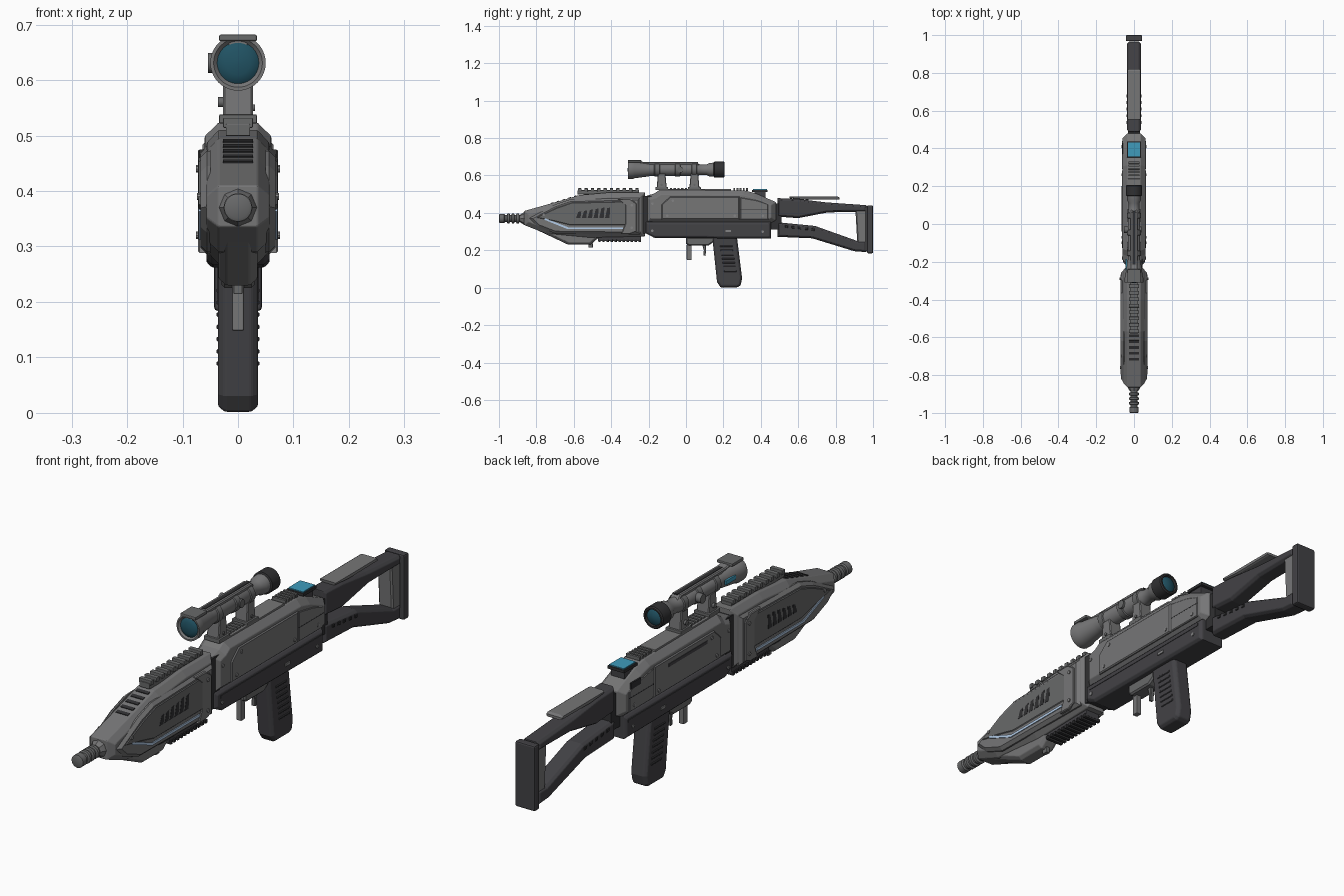
import bpy, bmesh, math
from mathutils import Vector, Matrix


def mat(name, r, g, b):
    m = bpy.data.materials.new(name)
    m.diffuse_color = (r, g, b, 1)
    return m


GREY = mat("body grey", .18, .18, .183)
PANEL = mat("panel grey", .14, .142, .144)
LIGHT = mat("metal grey", .23, .23, .232)
DARK = mat("dark polymer", .055, .054, .06)
BLACK = mat("vent black", .03, .03, .032)
CYAN = mat("screen blue", .05, .33, .5)
GLASS = mat("lens teal", .015, .085, .125)
STRIP = mat("light strip", .45, .6, .8)


def finish(name, bm, m, bevel=0, smooth=False):
    bmesh.ops.recalc_face_normals(bm, faces=bm.faces)
    me = bpy.data.meshes.new(name)
    bm.to_mesh(me)
    bm.free()
    me.materials.append(m)
    o = bpy.data.objects.new(name, me)
    bpy.context.collection.objects.link(o)
    if bevel:
        b = o.modifiers.new("bevel", 'BEVEL')
        b.width, b.segments, b.limit_method = bevel, 2, 'ANGLE'
    if smooth:
        bpy.ops.object.select_all(action='DESELECT')
        o.select_set(True)
        bpy.context.view_layer.objects.active = o
        bpy.ops.object.shade_smooth_by_angle(angle=math.radians(35))
    return o


def inset(pts, d):
    """Move every edge of a (y, z) outline inwards by d."""
    p = [Vector(q) for q in pts]
    n = len(p)
    s = 1 if sum(p[i - 1].x * p[i].y - p[i].x * p[i - 1].y for i in range(n)) > 0 else -1
    out = []
    for i in range(n):
        a, b = (p[i] - p[i - 1]).normalized(), (p[(i + 1) % n] - p[i]).normalized()
        na, nb = Vector((-a.y, a.x)) * s, Vector((-b.y, b.x)) * s
        out.append(p[i] + (na + nb) * (d / max(.3, 1 + na.dot(nb))))
    return out


def slab(name, pts, layers, m, bevel=0):
    """Outline in y, z stacked along x; layers are (x, inset)."""
    bm = bmesh.new()
    rings = [[bm.verts.new((x, q[0], q[1])) for q in inset(pts, d)] for x, d in layers]
    for a, b in zip(rings, rings[1:]):
        for i in range(len(a)):
            bm.faces.new((a[i - 1], a[i], b[i], b[i - 1]))
    bm.faces.new(rings[0])
    bm.faces.new(rings[-1])
    return finish(name, bm, m, bevel)


def body(name, pts, w, m, cx=.01, d=.01, bevel=0):
    return slab(name, pts, [(-w, d), (cx - w, 0), (w - cx, 0), (w, d)], m, bevel)


def sides(name, pts, x0, x1, m, d=.0):
    for s, n in ((1, "right"), (-1, "left")):
        slab(f"{name}_{n}", pts, [(s * x0, 0), (s * (x1 - d), 0), (s * x1, d)], m)


def box(name, c, h, m, bevel=0, tilt=0):
    bm = bmesh.new()
    bmesh.ops.create_cube(bm, size=2, matrix=Matrix.Translation(c) @ Matrix.Rotation(tilt, 4, 'X')
                          @ Matrix.Diagonal((*h, 1)))
    return finish(name, bm, m, bevel)


def lathe(name, prof, z, m, n=32):
    """Turn a (y, radius) profile about the lengthwise axis at height z."""
    bm = bmesh.new()
    rings = [[bm.verts.new((r * math.cos(2 * math.pi * i / n), y, z + r * math.sin(2 * math.pi * i / n)))
              for i in range(n)] for y, r in prof]
    for a, b in zip(rings, rings[1:]):
        for i in range(n):
            bm.faces.new((a[i - 1], a[i], b[i], b[i - 1]))
    bm.faces.new(rings[0])
    bm.faces.new(rings[-1])
    return finish(name, bm, m, 0, True)


def disc(name, x, y, z, r, h, m, n=16):
    bm = bmesh.new()
    bmesh.ops.create_cone(bm, cap_ends=True, segments=n, radius1=r, radius2=r, depth=h,
                          matrix=Matrix.Translation((x, y, z)) @ Matrix.Rotation(math.pi / 2, 4, 'Y'))
    return finish(name, bm, m, 0, True)


# Barrel and muzzle brake
lathe("barrel", [(-.99, .019), (-.83, .019)], .37, PANEL)
lathe("barrel_collar", [(-.885, .022), (-.865, .034), (-.84, .034)], .37, GREY, 8)
lathe("muzzle_cap", [(-1, .019), (-.997, .025), (-.972, .025), (-.968, .02)], .37, PANEL)
for i in range(3):
    y = -.958 + i * .025
    lathe(f"muzzle_ring_{i}", [(y, .02), (y + .003, .026), (y + .014, .026), (y + .017, .02)], .37, PANEL)

# Handguard core, keel and raised side shells
body("handguard", [(-.865, .335), (-.865, .41), (-.695, .458), (-.57, .495), (-.40, .51), (-.22, .51),
                   (-.22, .275), (-.52, .268), (-.75, .29)], .057, GREY, .022, .024, .003)
body("handguard_keel", [(-.80, .31), (-.63, .23), (-.51, .23), (-.47, .265), (-.47, .32), (-.78, .35)],
     .035, GREY, .014, .012, .003)
sides("side_shell", [(-.84, .372), (-.70, .445), (-.62, .472), (-.245, .482), (-.245, .285),
                     (-.70, .29), (-.79, .325)], .05, .068, GREY, .012)
sides("side_panel", [(-.80, .375), (-.69, .428), (-.61, .455), (-.275, .462), (-.275, .335),
                     (-.62, .335), (-.70, .355)], .06, .071, PANEL, .003)
sides("rear_band", [(-.365, .475), (-.30, .475), (-.265, .45), (-.265, .30), (-.30, .288), (-.345, .288),
                    (-.325, .34), (-.325, .44)], .06, .072, GREY, .003)
sides("glow_strip", [(-.755, .372), (-.63, .323), (-.337, .323), (-.337, .313), (-.633, .313),
                     (-.757, .363)], .06, .0715, STRIP)
# Vent slots on the sides
for i in range(6):
    y, t = -.588 + i * .031, .405 + .005 * min(i, 4)
    sides(f"side_vent_{i}", [(y, .372), (y + .024, .372), (y + .028, t + .004), (y + .012, t)],
          .065, .0718, BLACK)
# Vent slots on the sloping top of the nose
for i in range(5):
    y = -.715 + i * .031
    box(f"top_vent_{i}", (0, y, .458 + (y + .695) * .296), (.027, .007, .003), BLACK, 0, .288)
# Top rail
box("top_rail", (0, -.415, .51), (.022, .165, .011), PANEL, .002)
for i in range(10):
    box(f"top_rail_tooth_{i}", (0, -.568 + i * .034, .523), (.027, .009, .009), PANEL, .002)
# Underside rail
box("lower_rail", (0, -.355, .262), (.03, .115, .012), DARK, .002)
for i in range(11):
    box(f"lower_rail_tooth_{i}", (0, -.462 + i * .0215, .25), (.036, .006, .007), BLACK, .001)
box("lower_stud", (0, -.51, .226), (.008, .012, .012), PANEL, .002)
box("front_joint", (0, -.21, .39), (.045, .03, .1), BLACK)

# Receiver: grey upper, dark lower
body("upper_receiver", [(-.215, .345), (-.215, .49), (-.17, .503), (-.14, .523), (.31, .52), (.37, .505), (.48, .458),
                        (.48, .36), (.45, .345)], .06, GREY, .025, .024, .003)
body("lower_receiver", [(-.215, .352), (-.215, .29), (-.17, .267), (.455, .262), (.455, .352)],
     .057, DARK, .01, .01, .003)
sides("receiver_plate", [(-.13, .365), (-.13, .445), (-.085, .487), (.285, .487), (.285, .365)],
      .05, .064, GREY, .004)
sides("receiver_rear_plate", [(.29, .365), (.29, .483), (.38, .467), (.44, .447), (.44, .365)],
      .05, .0625, GREY, .003)
sides("plate_seam", [(.29, .422), (.44, .422), (.44, .419), (.29, .419)], .05, .063, BLACK)
sides("lower_rib", [(-.19, .335), (.44, .335), (.44, .325), (-.19, .325)], .05, .059, DARK)
sides("selector", [(.21, .308), (.24, .308), (.24, .297), (.21, .297)], .05, .061, LIGHT)
box("top_deck", (0, .05, .522), (.034, .19, .006), GREY, .002)
for i in range(5):
    box(f"deck_rib_{i}", (0, -.08 + i * .02, .528), (.024, .006, .005), PANEL, .001)
    box(f"rear_deck_rib_{i}", (0, .258 + i * .017, .525), (.03, .005, .007), PANEL, .001)
# Left-side controls
box("left_control", (-.061, .40, .465), (.003, .03, .012), BLACK)
box("left_bolt_slot", (-.064, .08, .46), (.002, .12, .006), DARK)
# Screen
box("screen_base", (0, .395, .50), (.03, .03, .018), DARK, .002)
box("screen_frame", (0, .395, .517), (.037, .042, .006), BLACK, .002)
box("screen", (0, .395, .522), (.032, .037, .005), CYAN)
# Screws
for y, z, x in ((-.76, .39, .071), (-.29, .44, .073), (-.29, .32, .073), (-.1, .385, .064), (-.07, .465, .064),
                (.26, .385, .064), (.41, .385, .062), (-.18, .305, .057), (.41, .30, .057), (-.18, .45, .06)):
    for s in (1, -1):
        disc("screw", s * x, y, z, .007, .006, LIGHT, 10)

# Grip, trigger and guard
body("grip", [(.14, .275), (.272, .275), (.30, .05), (.292, .012), (.275, .002), (.185, .002), (.166, .03)],
     .036, DARK, .012, .01, .004)
for i in range(7):
    z, y = .085 + i * .022, .236 - i * .0035
    sides(f"grip_ridge_{i}", [(y - .033, z), (y + .033, z), (y + .033, z + .008), (y - .033, z + .008)],
          .03, .039, DARK, .002)
body("trigger_block", [(.0, .27), (.0, .235), (.015, .225), (.12, .225), (.15, .245), (.15, .27)],
     .03, PANEL, .006, .006)
box("guard_post", (0, .017, .19), (.011, .013, .042), GREY, .003)
body("trigger", [(.085, .235), (.105, .235), (.108, .20), (.104, .17), (.094, .172), (.095, .20)],
     .008, PANEL, .002, .002)

# Stock
box("stock_joint", (0, .48, .38), (.032, .03, .07), BLACK)
body("stock_upper_arm", [(.488, .38), (.488, .479), (.60, .474), (.75, .456), (.965, .441), (.965, .405), (.76, .403),
                         (.60, .372)], .037, DARK, .012, .01, .003)
body("stock_lower_arm", [(.488, .272), (.488, .35), (.69, .33), (.915, .25), (.965, .25), (.965, .19), (.90, .195),
                         (.675, .264)], .037, DARK, .012, .01, .003)
body("stock_strut", [(.905, .43), (.967, .436), (.967, .195), (.918, .20)], .031, GREY, .006, .006)
body("cheek_rest", [(.553, .488), (.81, .488), (.82, .482), (.82, .472), (.64, .47), (.555, .477)],
     .034, GREY, .006, .003)
box("butt_pad", (0, .984, .312), (.043, .016, .128), DARK, .006)
for i in range(5):
    y = .53 + i * .035
    sides(f"stock_stud_{i}", [(y, .335 - i * .004), (y + .016, .333 - i * .004), (y + .016, .32 - i * .004),
                              (y, .322 - i * .004)], .02, .04, BLACK, .002)

# Scope
SZ = .631
lathe("scope_tube", [(-.295, .03), (-.31, .044), (-.31, .05), (-.285, .05), (-.275, .046), (-.20, .036), (-.19, .033),
                     (.06, .033), (.075, .028), (.11, .028), (.125, .036), (.16, .038)], SZ, GREY, 40)
lathe("scope_eyepiece", [(.148, .037), (.152, .043), (.202, .043), (.206, .039), (.206, .033), (.196, .03)],
      SZ, BLACK, 40)
lathe("scope_front_lens", [(-.297, .043), (-.305, .036), (-.31, .022), (-.312, .004)], SZ, GLASS, 40)
lathe("scope_rear_lens", [(.195, .034), (.202, .026), (.206, .004)], SZ, GLASS, 40)
for i, y in enumerate((-.17, -.06, .03)):
    lathe(f"scope_ring_{i}", [(y, .033), (y + .003, .037), (y + .027, .037), (y + .03, .033)], SZ, PANEL, 40)
body("scope_top_bar", [(-.305, .655), (-.305, .675), (-.24, .675), (-.22, .671), (.06, .671), (.075, .655)],
     .02, GREY, .004, .004)
box("scope_hood", (0, -.275, .676), (.034, .036, .006), PANEL, .003)
box("scope_top_slot", (0, -.075, .671), (.008, .14, .002), BLACK)
box("scope_light", (-.041, -.215, .631), (.004, .03, .008), CYAN)
disc("scope_left_knob", -.042, -.03, SZ, .018, .024, PANEL, 20)
disc("scope_right_knob", .034, -.03, SZ, .016, .012, PANEL, 20)
for i, y in enumerate((-.13, .045)):
    body(f"scope_mount_{i}", [(y - .027, .53), (y + .027, .53), (y + .02, .61), (y - .02, .61)],
         .027, GREY, .004, .003)
    box(f"scope_mount_foot_{i}", (0, y, .53), (.034, .034, .008), PANEL, .002)
    disc(f"scope_mount_bolt_{i}", -.031, y, .56, .009, .01, PANEL)
    disc(f"scope_mount_nut_{i}", .028, y, .55, .006, .006, PANEL)
